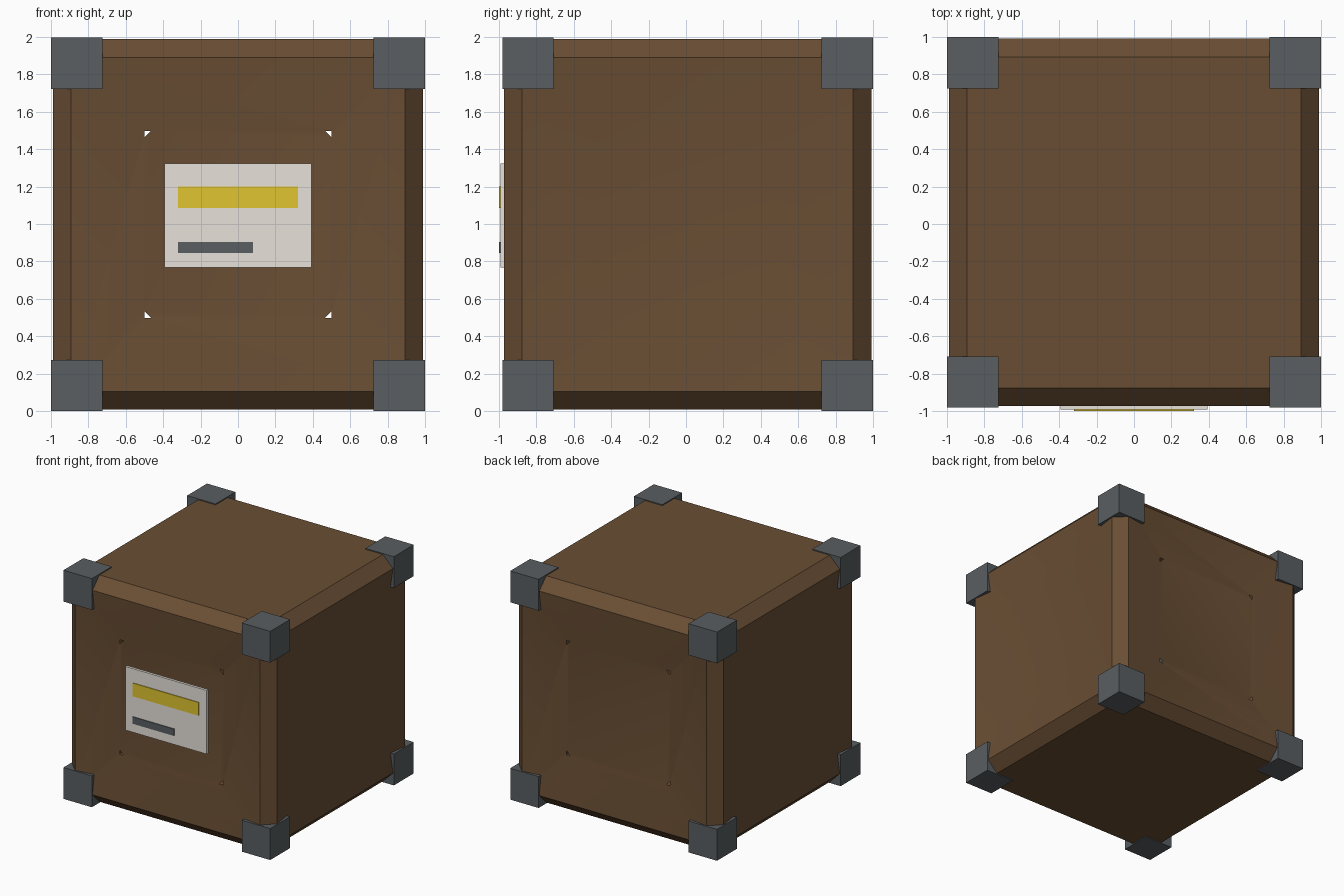
import bpy, bmesh
from itertools import product
from math import radians
from mathutils import Vector

cube = bpy.data.objects.get("Cube")
if cube:
    bpy.data.objects.remove(cube, do_unlink=True)

CENTRE = Vector((0, 0.0085, 0.9985))      # middle of the crate
OUTER = Vector((0.9985, 0.99, 0.9985))    # half size over the corner blocks
BODY = Vector((0.99, 0.982, 0.99))        # half size of the wooden body
BLOCK = Vector((0.274, 0.274, 0.274))     # size of a corner block
NOTCH = 0.036                             # legs of the small corner openings


def material(name, colour):
    m = bpy.data.materials.new(name)
    m.use_nodes = True
    m.diffuse_color = (*colour, 1)
    m.node_tree.nodes["Principled BSDF"].inputs["Base Color"].default_value = (*colour, 1)
    m.node_tree.nodes["Principled BSDF"].inputs["Roughness"].default_value = 0.8
    return m


wood = material("brown wood", (0.142, 0.076, 0.034))
metal = material("grey metal", (0.100, 0.112, 0.120))
paper = material("off white paper", (0.80, 0.76, 0.70))
yellow = material("yellow paint", (0.75, 0.56, 0.030))


def box_bmesh(low, high):
    bm = bmesh.new()
    bmesh.ops.create_cube(bm, size=1)
    for v in bm.verts:
        v.co = (low + high) / 2 + v.co * (high - low)
    return bm


def new_object(name, bm, mat):
    mesh = bpy.data.meshes.new(name)
    bm.to_mesh(mesh)
    bm.free()
    ob = bpy.data.objects.new(name, mesh)
    bpy.context.collection.objects.link(ob)
    mesh.materials.append(mat)
    return ob


def box(name, low, high, mat):
    return new_object(name, box_bmesh(Vector(low), Vector(high)), mat)


def open_corners(bm, face):
    """Cut a small triangle out of each corner of a panel."""
    corners = list(face.verts)
    for edge in list(face.edges):
        a, b = edge.verts
        length = edge.calc_length()
        first = bmesh.utils.edge_split(edge, a, NOTCH / length)[1]
        rest = bm.edges.get((first, b))
        bmesh.utils.edge_split(rest, b, NOTCH / (length - NOTCH))
    for corner in corners:
        near = [e.other_vert(corner) for e in corner.link_edges
                if e.calc_length() < NOTCH * 1.1]
        bmesh.ops.connect_verts(bm, verts=near)
        triangle = [f for f in corner.link_faces if len(f.verts) == 3]
        bmesh.ops.delete(bm, geom=triangle, context='FACES_ONLY')


# Wooden body: chamfered box whose four sides dish in to a square panel
bm = box_bmesh(CENTRE - BODY, CENTRE + BODY)
bmesh.ops.bevel(bm, geom=bm.edges[:], offset=0.097, segments=1, affect='EDGES')
bm.normal_update()
sides = [f for f in bm.faces if max(abs(f.normal.x), abs(f.normal.y)) > 0.9]
bmesh.ops.inset_individual(bm, faces=sides, thickness=0.393, depth=-0.057,
                           use_even_offset=True)
bm.normal_update()
for panel in [f for f in sides if abs(f.normal.y) > 0.9]:
    open_corners(bm, panel)
body = new_object("crate_body", bm, wood)
bpy.context.view_layer.objects.active = body
body.select_set(True)
bpy.ops.object.shade_smooth_by_angle(angle=radians(30))

# Metal blocks on the eight corners
for sx, sy, sz in product((-1, 1), repeat=3):
    name = "_".join(("top" if sz > 0 else "bottom", "back" if sy > 0 else "front",
                     "left" if sx > 0 else "right", "corner_block"))
    middle = CENTRE + Vector((sx, sy, sz)) * (OUTER - BLOCK / 2)
    box(name, middle - BLOCK / 2, middle + BLOCK / 2, metal)

# Label plate with two printed bars, standing clear of the front panel
box("label_plate", (-0.393, -0.993, 0.767), (0.393, -0.970, 1.323), paper)
box("label_yellow_bar", (-0.32, -1.0, 1.085), (0.32, -0.992, 1.2), yellow)
box("label_grey_bar", (-0.32, -1.0, 0.845), (0.08, -0.992, 0.905), metal)
